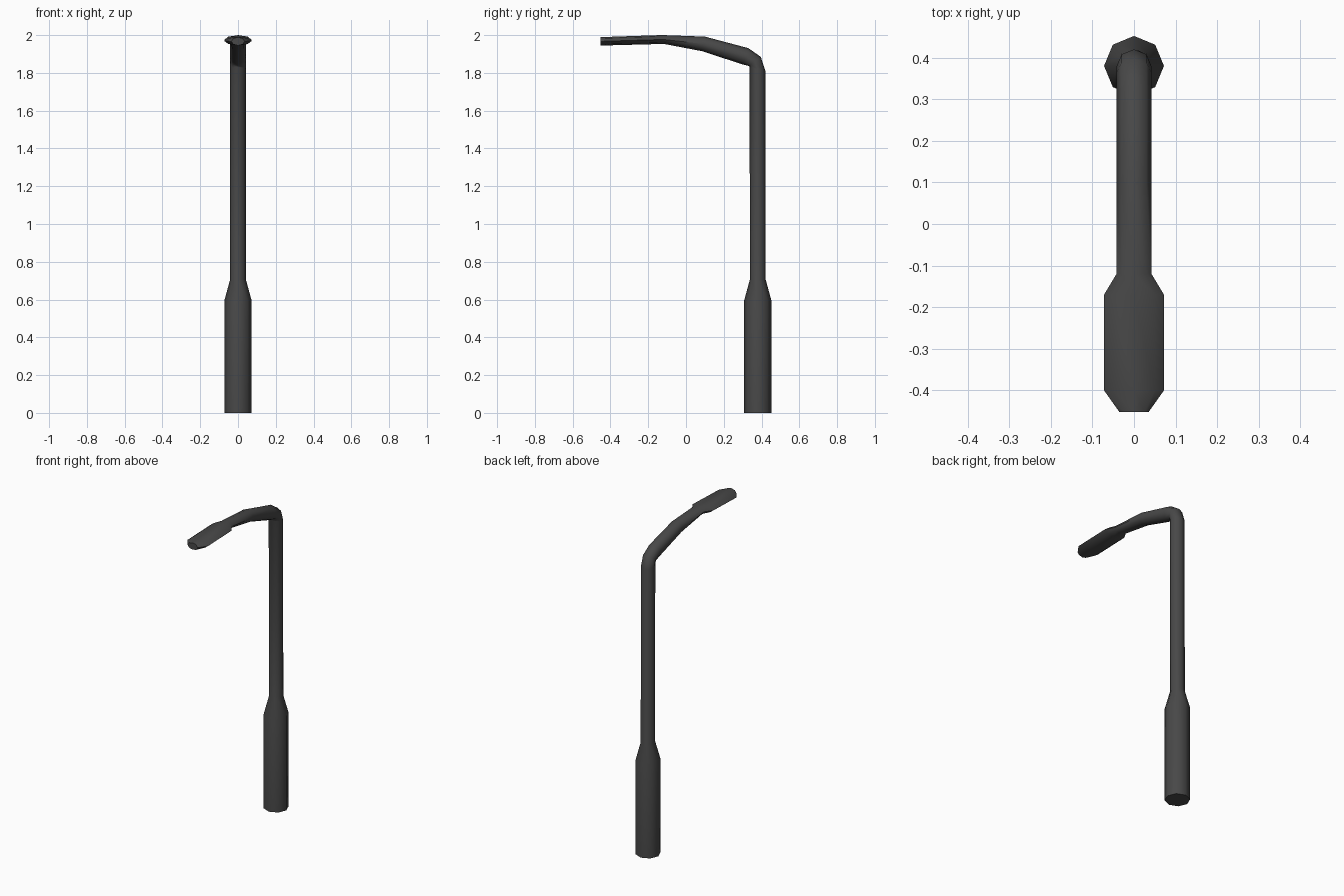
import bpy, bmesh, math

if "Cube" in bpy.data.objects:
    bpy.data.objects.remove(bpy.data.objects["Cube"])

SIDES = 8
grey = bpy.data.materials.new("dark_grey_metal")
grey.diffuse_color = (0.065, 0.065, 0.065, 1)
grey.use_nodes = True
grey.node_tree.nodes["Principled BSDF"].inputs["Base Color"].default_value = grey.diffuse_color


def tube(name, rings):
    """Loft 8-sided rings given as (outer y, outer z, inner y, inner z, half width)."""
    bm = bmesh.new()
    loops = []
    for oy, oz, iy, iz, hw in rings:
        cy, cz = (oy + iy) / 2, (oz + iz) / 2
        loop = []
        for i in range(SIDES):
            a = 2 * math.pi * i / SIDES
            c, s = math.cos(a), math.sin(a)
            loop.append(bm.verts.new((hw * s, cy + (oy - cy) * c, cz + (oz - cz) * c)))
        loops.append(loop)
    for a, b in zip(loops, loops[1:]):
        for i in range(SIDES):
            j = (i + 1) % SIDES
            bm.faces.new((a[i], a[j], b[j], b[i]))
    bm.faces.new(loops[0])
    bm.faces.new(loops[-1])
    bmesh.ops.recalc_face_normals(bm, faces=bm.faces[:])
    me = bpy.data.meshes.new(name)
    bm.to_mesh(me)
    bm.free()
    me.materials.append(grey)
    ob = bpy.data.objects.new(name, me)
    bpy.context.collection.objects.link(ob)
    bpy.context.view_layer.objects.active = ob
    ob.select_set(True)
    bpy.ops.object.shade_smooth_by_angle(angle=math.radians(50))
    ob.select_set(False)


def flat(z, r):
    return (0.38 + r, z, 0.38 - r, z, r)


# One continuous lamp: base, pole, bent arm and flattened lamp head
tube("street_lamp", [
    flat(0, 0.072), flat(0.595, 0.072), flat(0.705, 0.042),      # base and taper
    (0.42, 1.81, 0.337, 1.83, 0.042),                            # elbow
    (0.396, 1.885, 0.333, 1.837, 0.042),
    (0.33, 1.931, 0.302, 1.844, 0.042),
    (0.10, 1.992, 0.085, 1.915, 0.042),                          # arm
    (-0.12, 2.0, -0.12, 1.954, 0.042),
    (-0.17, 1.999, -0.17, 1.952, 0.072),                         # head
    (-0.40, 1.991, -0.40, 1.946, 0.072),
    (-0.452, 1.989, -0.452, 1.945, 0.035),
])
